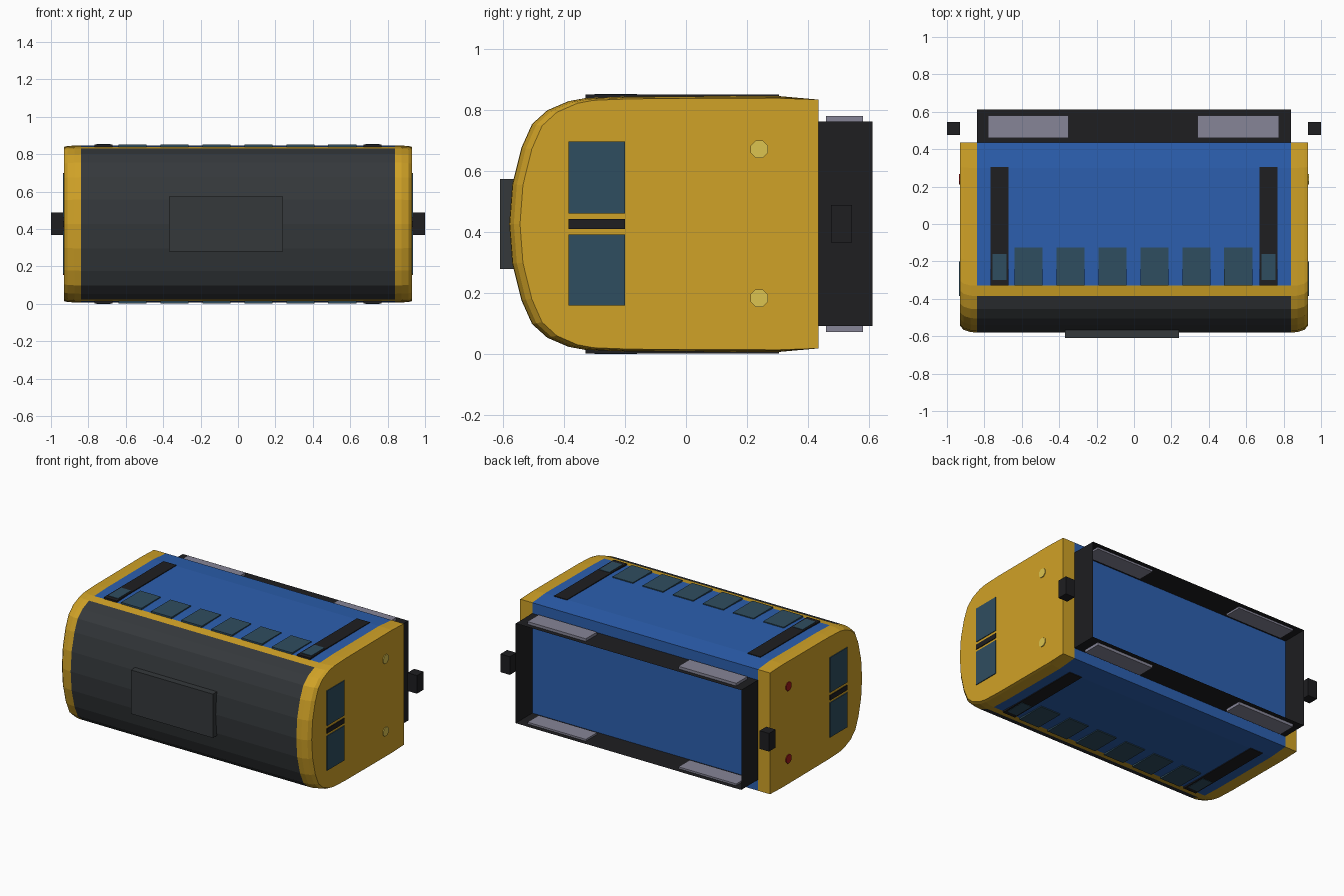
import bpy, bmesh, math
from mathutils import Matrix

if "Cube" in bpy.data.objects:
    bpy.data.objects.remove(bpy.data.objects["Cube"])

CZ = 0.427   # height of the model's horizontal mirror plane


def mat(name, r, g, b):
    m = bpy.data.materials.new(name)
    m.diffuse_color = (r, g, b, 1)
    m.use_nodes = True
    m.node_tree.nodes["Principled BSDF"].inputs["Base Color"].default_value = m.diffuse_color
    return m


BLUE = mat("blue", 0.025, 0.115, 0.43)
YELLOW = mat("yellow", 0.63, 0.36, 0.02)
ROOF = mat("roof_grey", 0.035, 0.04, 0.044)
BLACK = mat("black", 0.013, 0.013, 0.015)
GLASS = mat("glass", 0.028, 0.075, 0.115)
VENT = mat("vent_grey", 0.24, 0.235, 0.31)
LAMP = mat("lamp_yellow", 0.72, 0.55, 0.08)
RED = mat("lamp_red", 0.35, 0.01, 0.01)


def finish(name, bm, *mats):
    bmesh.ops.recalc_face_normals(bm, faces=bm.faces)
    me = bpy.data.meshes.new(name)
    bm.to_mesh(me)
    bm.free()
    for m in mats:
        me.materials.append(m)
    ob = bpy.data.objects.new(name, me)
    bpy.context.collection.objects.link(ob)
    return ob


def box(name, x, y, z, m):
    bm = bmesh.new()
    bmesh.ops.create_cube(bm, size=1)
    for v in bm.verts:
        for i, (a, b) in enumerate((x, y, z)):
            v.co[i] = (a + b) / 2 + v.co[i] * (b - a)
    return finish(name, bm, m)


def both_sides(name, x, y, z, m):
    """Box on the upper side plus its mirror on the lower side."""
    box(name + "_upper", x, y, z, m)
    box(name + "_lower", x, y, (2 * CZ - z[1], 2 * CZ - z[0]), m)


# Body shell: one profile lofted along x, with rounded ends
half = [(0.435, 0.408), (0.30, 0.420), (-0.20, 0.418), (-0.33, 0.413), (-0.385, 0.403),
        (-0.455, 0.373), (-0.505, 0.328), (-0.54, 0.25), (-0.57, 0.13)]
profile = half + [(-0.58, 0)] + [(y, -z) for y, z in reversed(half)]
stations = [(-0.93, 0.965), (-0.912, 0.985), (-0.875, 0.998), (-0.84, 1),
            (0.84, 1), (0.875, 0.998), (0.912, 0.985), (0.93, 0.965)]
bm = bmesh.new()
rings = []
for x, s in stations:
    sz = (1 + s) / 2
    rings.append([bm.verts.new((x, 0.435 - (0.435 - y) * s,
                                CZ + z * (sz if y < 0.4 else 1))) for y, z in profile])
n = len(profile)
for i in range(len(rings) - 1):
    for j in range(n):
        k = (j + 1) % n
        f = bm.faces.new((rings[i][j], rings[i][k], rings[i + 1][k], rings[i + 1][j]))
        f.material_index = 0
        if i == 3:                       # middle section: blue sides, dark roof
            d = min(j, n - 2 - j)        # distance from the floor edge
            f.material_index = 1 if d < 3 else (0 if d == 3 else 2)
for r in (rings[0], rings[-1]):
    bm.faces.new(r)
finish("body_shell", bm, YELLOW, BLUE, ROOF)

# Roof equipment
box("roof_unit", (-0.37, 0.24), (-0.61, -0.56), (0.28, 0.575), ROOF)

# Underframe skirt: box left open at the bottom of the car
skirt = box("underframe_skirt", (-0.84, 0.84), (0.43, 0.612), (0.092, 0.763), BLACK)
bm = bmesh.new()
bm.from_mesh(skirt.data)
ends = [f for f in bm.faces if abs(f.normal.y) > 0.5]
bmesh.ops.delete(bm, geom=ends, context='FACES')
bm.to_mesh(skirt.data)
bm.free()

# Bogie covers on the skirt
for x in ((-0.78, -0.35), (0.34, 0.775)):
    both_sides("bogie_cover", x, (0.46, 0.58), (0.75, 0.781), VENT)

# Side windows
for i in range(6):
    x = -0.64 + i * 0.2245
    both_sides("side_window", (x, x + 0.152), (-0.33, -0.125), (0.82, 0.8515), GLASS)

# Doors with their panes
for s in (-1, 1):
    c = s * 0.72
    both_sides("door", (c - 0.048, c + 0.048), (-0.33, 0.305), (0.82, 0.8515), BLACK)
    both_sides("door_pane", (c - 0.037, c + 0.037), (-0.30, -0.16), (0.83, 0.854), GLASS)

# Cab ends: windscreens, centre pillar, lamps and couplers
for s, end, lamp in ((-1, "left", RED), (1, "right", LAMP)):
    xs = sorted((s * 0.91, s * 0.935))
    for z in ((0.16, 0.393), (0.462, 0.697)):
        box(end + "_windscreen", xs, (-0.385, -0.20), z, GLASS)
    box(end + "_destination_strip", xs, (-0.385, -0.20), (0.41, 0.443), BLACK)
    for z in (0.184, 0.672):
        bm = bmesh.new()
        bmesh.ops.create_cone(bm, cap_ends=True, segments=8, radius1=0.031, radius2=0.031,
                              depth=0.02, matrix=Matrix.Translation((s * 0.925, 0.24, z))
                              @ Matrix.Rotation(math.pi / 2, 4, 'Y')
                              @ Matrix.Rotation(math.pi / 8, 4, 'Z'))
        finish(end + "_lamp", bm, lamp)
    box(end + "_coupler", sorted((s * 0.93, s * 1.0)), (0.475, 0.545), (0.367, 0.489), BLACK)
